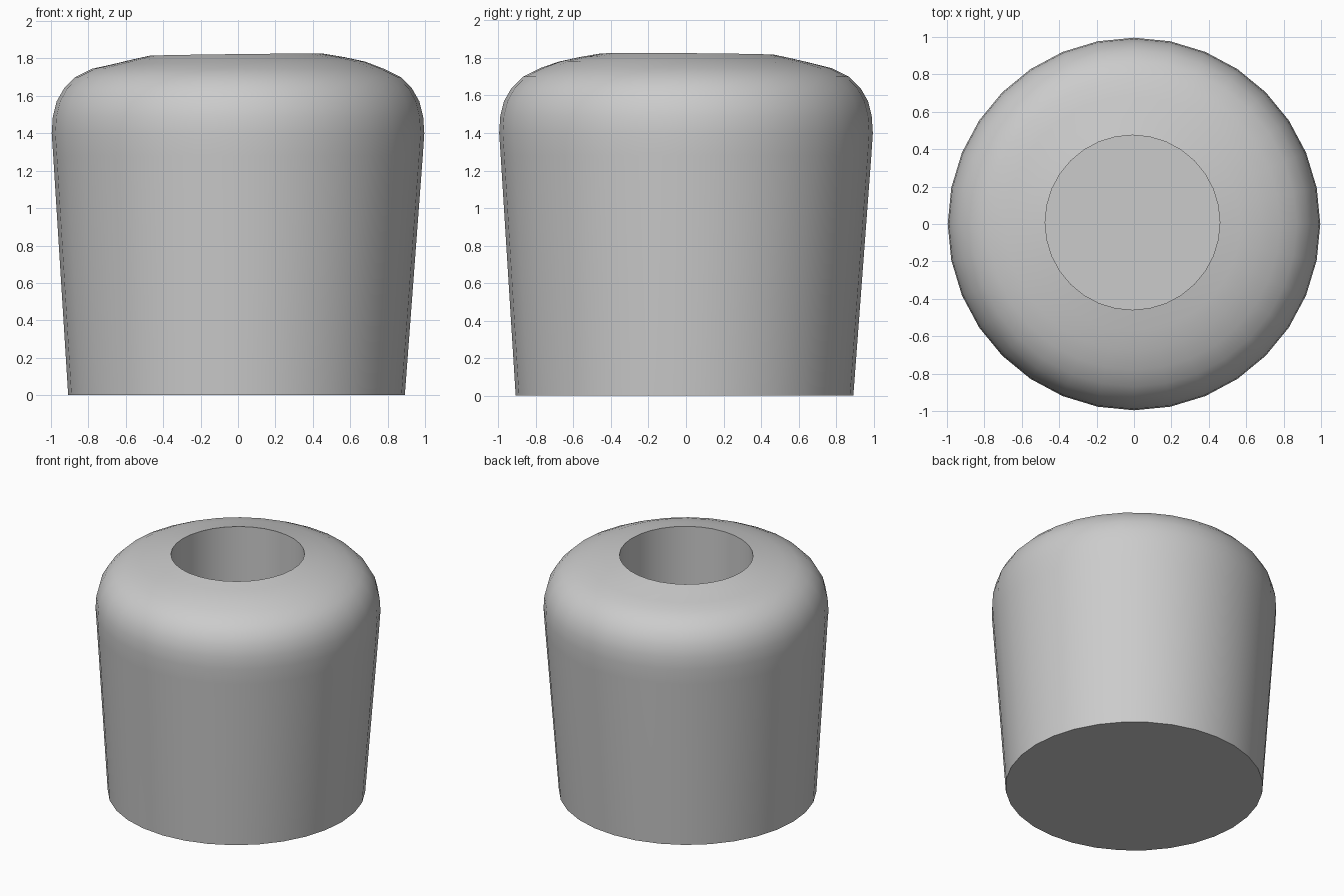
import bpy, bmesh, math

cube = bpy.data.objects.get("Cube")
if cube:
    bpy.data.objects.remove(cube, do_unlink=True)

SIDES = 32

grey = bpy.data.materials.new("plain grey")
grey.use_nodes = True
colour = (0.6, 0.6, 0.6, 1)
grey.diffuse_color = colour
grey.node_tree.nodes["Principled BSDF"].inputs["Base Color"].default_value = colour

# Outside wall, rounded shoulder, then down into the round socket
profile = [(0.9, 0), (0.988, 1.28), (0.996, 1.4), (0.99, 1.49), (0.97, 1.57),
           (0.93, 1.64), (0.87, 1.7), (0.78, 1.745), (0.68, 1.775),
           (0.57, 1.8), (0.467, 1.82), (0.467, 0.7)]

bm = bmesh.new()
rings = []
for r, z in profile:
    ring = []
    for i in range(SIDES):
        a = 2 * math.pi * i / SIDES
        x, y = r * math.cos(a), r * math.sin(a)
        # The crown leans very slightly
        lean = 0.012 * (x - 0.6 * y) if z > 1.75 else 0
        shift = -0.008 if z == 0 or r < 0.5 else 0
        ring.append(bm.verts.new((x + shift, y - shift * (1 if r < 0.5 else -1), z + lean)))
    rings.append(ring)
for low, high in zip(rings, rings[1:]):
    for i in range(SIDES):
        j = (i + 1) % SIDES
        bm.faces.new((low[i], low[j], high[j], high[i]))

# Flat underside and socket floor
bm.faces.new(rings[0][::-1])
bm.faces.new(rings[-1])
bmesh.ops.recalc_face_normals(bm, faces=bm.faces[:])

mesh = bpy.data.meshes.new("body")
bm.to_mesh(mesh)
bm.free()
mesh.materials.append(grey)
body = bpy.data.objects.new("body", mesh)
bpy.context.collection.objects.link(body)
bpy.context.view_layer.objects.active = body
body.select_set(True)
bpy.ops.object.shade_smooth_by_angle(angle=math.radians(35))
